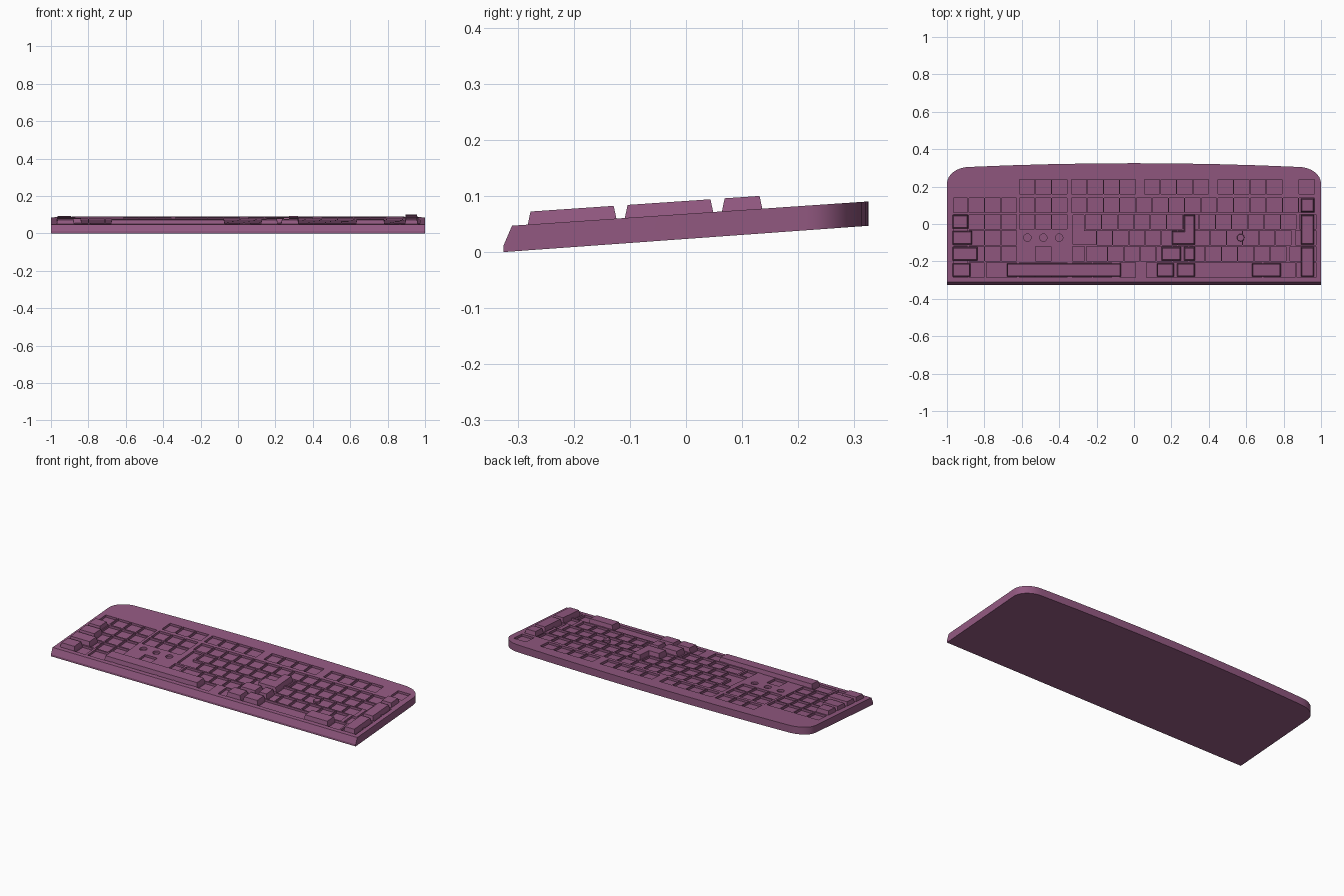
import bpy
import bmesh
import math

cube = bpy.data.objects.get("Cube")
if cube:
    bpy.data.objects.remove(cube, do_unlink=True)

plum = bpy.data.materials.new("plum_plastic")
plum.use_nodes = True
colour = (0.29, 0.10, 0.22, 1)
plum.diffuse_color = colour
bsdf = next(n for n in plum.node_tree.nodes if n.type == "BSDF_PRINCIPLED")
bsdf.inputs["Base Color"].default_value = colour

U = 0.087      # key pitch
WELL = 0.013   # depth of the key wells
RISE = 0.023   # height of the raised keys


def deck(y):
    """Height of the sloping top of the case."""
    return 0.047 + (y + 0.31) * 0.068


def finish(bm, name):
    bmesh.ops.recalc_face_normals(bm, faces=bm.faces[:])
    mesh = bpy.data.meshes.new(name)
    bm.to_mesh(mesh)
    bm.free()
    mesh.materials.append(plum)
    ob = bpy.data.objects.new(name, mesh)
    bpy.context.collection.objects.link(ob)
    return ob


def rect(x0, x1, y0, y1):
    return [(x0, y0), (x1, y0), (x1, y1), (x0, y1)]


def disc(x, y, r, n=16):
    return [(x + r * math.cos(2 * math.pi * i / n),
             y + r * math.sin(2 * math.pi * i / n)) for i in range(n)]


def prism(bm, outline, low, high):
    """Prism following the deck slope; returns its top face."""
    lower = [bm.verts.new((x, y, deck(y) + low)) for x, y in outline]
    upper = [bm.verts.new((x, y, deck(y) + high)) for x, y in outline]
    n = len(outline)
    bm.faces.new(lower[::-1])
    for i in range(n):
        j = (i + 1) % n
        bm.faces.new((lower[i], lower[j], upper[j], upper[i]))
    return bm.faces.new(upper)


def raised_key(name, outline, rise=RISE, taper=0.007):
    bm = bmesh.new()
    cap = prism(bm, outline, -WELL - 0.001, 0)
    bm.normal_update()
    bmesh.ops.inset_region(bm, faces=[cap], thickness=taper)
    for v in cap.verts:
        v.co.z = deck(v.co.y) + rise
    return finish(bm, name)


# Case: outline with rounded back corners and a gently bowed back edge
half = [(1, -0.325)]
for i in range(9):
    a = math.radians(90 * i / 8)
    half.append((0.88 + 0.12 * math.cos(a), 0.215 + 0.09 * math.sin(a)))
for x in (0.66, 0.44, 0.22):
    half.append((x, 0.325 - 0.02 * (x / 0.88) ** 2))
outline = half + [(0, 0.325)] + [(-x, y) for x, y in reversed(half)]
bm = bmesh.new()
bottom = [bm.verts.new((x, y, (y + 0.325) * 0.072)) for x, y in outline]
top = [bm.verts.new((x, y, deck(y))) for x, y in outline]
count = len(outline)
front_lip = [bm.verts.new((x, -0.325, 0.012)) for x in (1, -1)]
for v in (top[0], top[-1]):
    v.co.y = -0.31
    v.co.z = deck(-0.31)
bm.faces.new(bottom[::-1])
bm.faces.new(top)
for i in range(1, count - 2):
    bm.faces.new((bottom[i], bottom[i + 1], top[i + 1], top[i]))
bm.faces.new((bottom[0], bottom[1], top[1], top[0], front_lip[0]))
bm.faces.new((bottom[-2], bottom[-1], front_lip[1], top[-1], top[-2]))
bm.faces.new((bottom[-1], bottom[0], front_lip[0], front_lip[1]))
bm.faces.new((front_lip[1], front_lip[0], top[0], top[-1]))
case = finish(bm, "case")

# Row centres, from the function row to the space row
F, N, Q, A, Z, S = 0.2, 0.1, 0.0125, -0.073, -0.16, -0.246
H = 0.036

# Raised keys: name -> (x0, x1, lowest row, highest row)
keys = {
    "tab_key": (-0.97, -0.888, Q, Q),
    "caps_key": (-0.97, -0.866, A, A),
    "left_shift_key": (-0.97, -0.836, Z, Z),
    "left_control_key": (-0.97, -0.875, S, S),
    "space_bar": (-0.68, -0.07, S, S),
    "right_shift_key": (0.147, 0.25, Z, Z),
    "extra_key": (0.268, 0.325, Z, Z),
    "menu_key": (0.122, 0.213, S, S),
    "right_control_key": (0.23, 0.325, S, S),
    "pad_zero_key": (0.63, 0.785, S, S),
    "pad_enter_key": (0.892, 0.962, S, Z),
    "pad_plus_key": (0.892, 0.962, A, Q),
    "pad_minus_key": (0.892, 0.962, N, N),
}
wells = []
for name, (x0, x1, low, high) in keys.items():
    raised_key(name, rect(x0, x1, low - H, high + H))
    wells.append(rect(x0 - 0.003, x1 + 0.003, low - H - 0.003, high + H + 0.003))

# Corner-shaped enter key
enter = [(0.203, A - H), (0.325, A - H), (0.325, Q + H),
         (0.268, Q + H), (0.268, A + H), (0.203, A + H)]
raised_key("enter_key", enter)
wells.append(enter)

# Indicator light
raised_key("indicator_light", disc(0.57, A, 0.02), rise=0.002, taper=0.002)
wells += [disc(x, A, 0.02) for x in (0.4, 0.485, 0.57)]

# Runs of single key wells: (row, first x, number of keys)
L, NAV, PAD = -0.967, 0.355, 0.625
runs = [
    (F, L, 1), (F, L + 2 * U, 4), (F, L + 6.5 * U, 4), (F, L + 11 * U, 4),
    (N, L, 15), (Q, -0.87, 13), (A, -0.842, 12), (Z, -0.815, 11),
    (S, -0.865, 2), (S, -0.01, 1),
    (F, NAV, 3), (N, NAV, 3), (Q, NAV, 3), (Z, NAV + U, 1), (S, NAV, 3),
    (N, PAD, 3), (Q, PAD, 3), (A, PAD, 3), (Z, PAD, 3), (S, PAD + 2 * U, 1),
]
for row, start, number in runs:
    for i in range(number):
        x = start + i * U
        wells.append(rect(x + 0.003, x + U - 0.003, row - 0.039, row + 0.039))

# Cut the wells, laid out in mirror image, into the case
bm = bmesh.new()
for well in wells:
    prism(bm, [(-x, y) for x, y in reversed(well)], -WELL, 0.02)
cutter = finish(bm, "well_cutter")
cutter.hide_render = True
cut = case.modifiers.new("wells", "BOOLEAN")
cut.operation = "DIFFERENCE"
cut.solver = "EXACT"
cut.object = cutter
bpy.context.view_layer.update()
graph = bpy.context.evaluated_depsgraph_get()
case.data = bpy.data.meshes.new_from_object(case.evaluated_get(graph))
case.modifiers.clear()
bpy.data.objects.remove(cutter, do_unlink=True)

# Soften the rounded back corners only
bpy.ops.object.select_all(action="DESELECT")
case.select_set(True)
bpy.context.view_layer.objects.active = case
bpy.ops.object.shade_smooth_by_angle(angle=math.radians(20))
